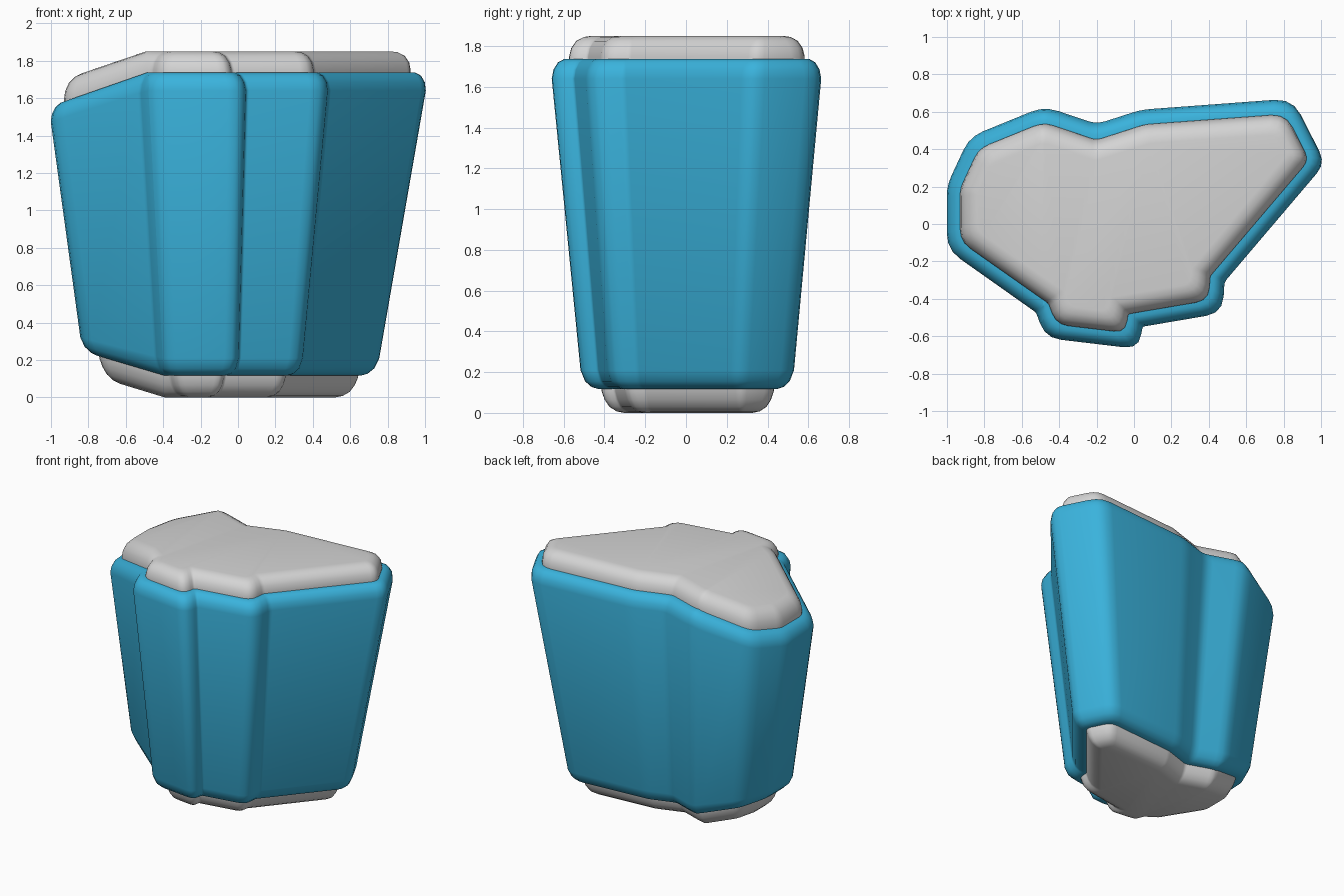
import bpy, bmesh
from mathutils import Vector

if "Cube" in bpy.data.objects:
    bpy.data.objects.remove(bpy.data.objects["Cube"])

# Sharp outline at the widest height, counter-clockwise: x, y, corner rounding
OUTLINE = [(-1.025, -.14, .09), (-.525, -.475, .015), (-.475, -.61, .085), (.03, -.67, .085),
           (.045, -.55, .015), (.475, -.477, .09), (.485, -.31, .02), (1.025, .325, .07),
           (.85, .672, .1), (.04, .612, .05), (-.2, .535, .05), (-.48, .63, .08),
           (-.895, .475, .08), (-1.025, .21, .06)]
FOLD_X = -.48      # left of this line the top drops and the bottom rises


def material(name, rgb):
    m = bpy.data.materials.new(name)
    m.diffuse_color = (*rgb, 1)
    m.use_nodes = True
    m.node_tree.nodes["Principled BSDF"].inputs["Base Color"].default_value = m.diffuse_color
    return m


def ring(inset):
    """Outline moved inward by inset, each corner rounded with four points."""
    pts = [Vector(p[:2]) for p in OUTLINE]
    n = len(pts)
    moved = []
    for i in range(n):
        a = (pts[i] - pts[i - 1]).normalized()
        b = (pts[(i + 1) % n] - pts[i]).normalized()
        na, nb = Vector((-a.y, a.x)), Vector((-b.y, b.x))
        moved.append(pts[i] + (na + nb) * inset / (1 + na.dot(nb)))
    out = []
    for i in range(n):
        p, r = moved[i], OUTLINE[i][2]
        r = max(.015, r - .25 * inset)
        s = p + (moved[i - 1] - p).normalized() * r
        e = p + (moved[(i + 1) % n] - p).normalized() * r
        for t in (0, 1 / 3, 2 / 3, 1):
            out.append(s * (1 - t) ** 2 + p * 2 * t * (1 - t) + e * t * t)
    return out


def shape(co):
    """Slope the left part, then taper the whole form towards the bottom."""
    x, y, z = co
    left = max(0, FOLD_X - x)
    t = min(1, max(0, (z - .12) / 1.62))
    z += left * (.235 * (1 - t) - .34 * t)
    x += (z - 1.65) * (.153 * x + .02)
    y += (z - 1.65) * (.145 * y - .003)
    return Vector((x, y, z))


def make(name, levels, mat, cap_bottom=False, cap_top=False):
    bm = bmesh.new()
    rings = [[bm.verts.new((p.x, p.y, z)) for p in ring(ins)] for ins, z in levels]
    for lo, hi in zip(rings, rings[1:]):
        for i in range(len(lo)):
            bm.faces.new((lo[i - 1], lo[i], hi[i], hi[i - 1]))
    if cap_bottom:
        bm.faces.new(rings[0][::-1])
    if cap_top:
        bm.faces.new(rings[-1])
    bmesh.ops.bisect_plane(bm, geom=bm.verts[:] + bm.edges[:] + bm.faces[:], dist=1e-5,
                           plane_co=(FOLD_X, 0, 0), plane_no=(1, 0, 0))
    for v in bm.verts:
        v.co = shape(v.co)
    bmesh.ops.recalc_face_normals(bm, faces=bm.faces[:]) if not (cap_top or cap_bottom) else None
    me = bpy.data.meshes.new(name)
    bm.to_mesh(me)
    bm.free()
    ob = bpy.data.objects.new(name, me)
    bpy.context.collection.objects.link(ob)
    me.materials.append(mat)
    bpy.ops.object.select_all(action='DESELECT')
    ob.select_set(True)
    bpy.context.view_layer.objects.active = ob
    bpy.ops.object.shade_smooth_by_angle(angle=.65)
    return ob


blue = material("sky blue", (.042, .45, .72))
grey = material("light grey", (.66, .66, .66))

# Blue wall with rounded rims, running in to the grey ends
make("side_wall", [(.13, .118), (.09, .118), (.055, .127), (.02, .155), (0, .21),
                   (0, 1.64), (.012, 1.685), (.035, 1.72), (.065, 1.737), (.1, 1.737)], blue)
# Grey rounded cap on top
make("top_cap", [(.085, 1.72), (.088, 1.75), (.1, 1.79), (.125, 1.825), (.16, 1.845),
                 (.195, 1.85)], grey, cap_top=True)
# Grey rounded cap underneath
make("bottom_cap", [(.235, .0), (.19, .008), (.15, .03), (.125, .065), (.112, .105),
                    (.11, .135)], grey, cap_bottom=True)
